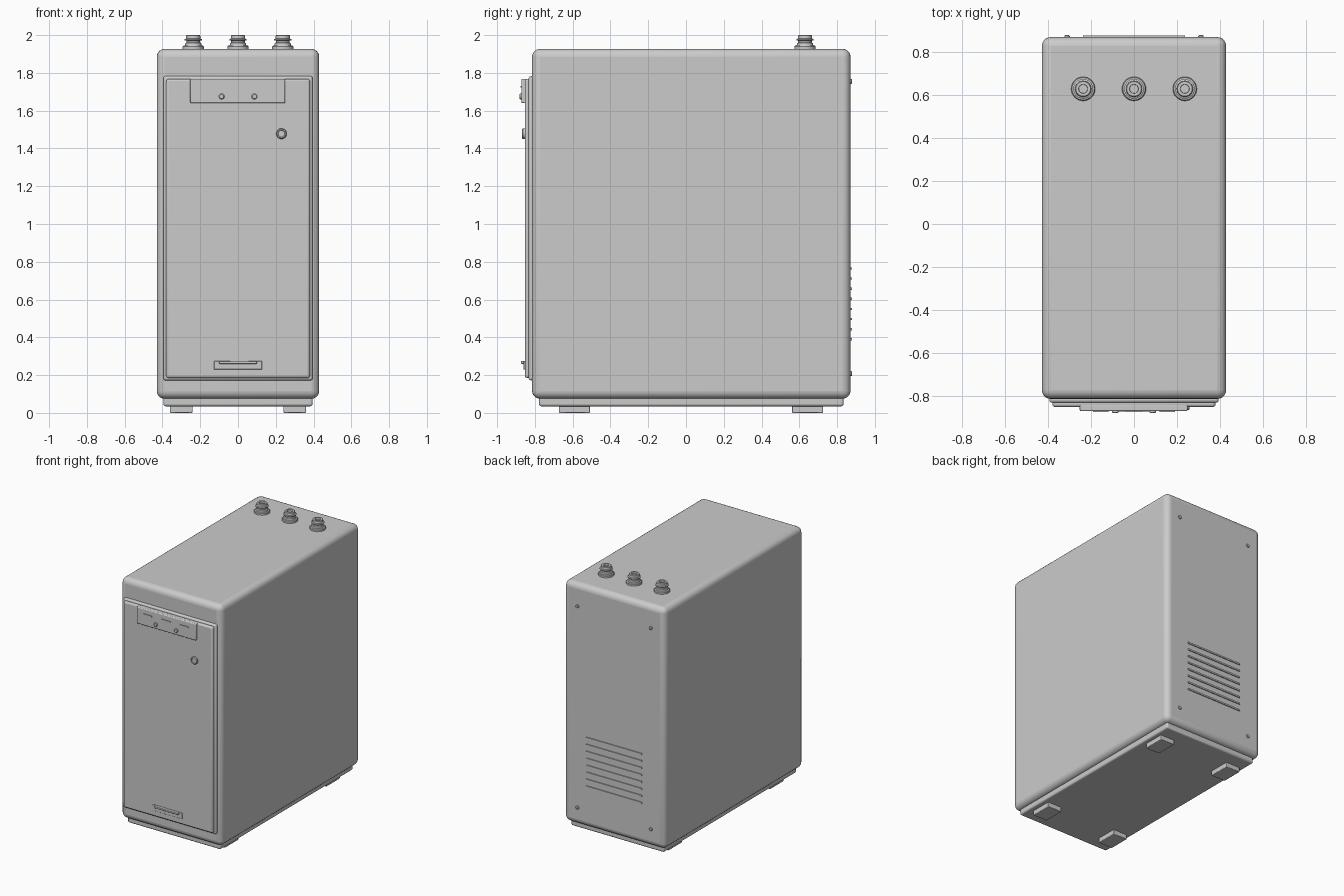
import bpy, math

if "Cube" in bpy.data.objects:
    bpy.data.objects.remove(bpy.data.objects["Cube"])


def smooth(ob):
    bpy.ops.object.select_all(action='DESELECT')
    ob.select_set(True)
    bpy.context.view_layer.objects.active = ob
    bpy.ops.object.shade_smooth_by_angle(angle=math.radians(35))


def box(name, x, y, z, bevel=0.0, seg=3):
    """Box from (min, max) ranges, with optional rounded edges."""
    bpy.ops.mesh.primitive_cube_add(size=1, location=[sum(r) / 2 for r in (x, y, z)])
    ob = bpy.context.object
    ob.name = name
    ob.scale = [r[1] - r[0] for r in (x, y, z)]
    bpy.ops.object.transform_apply(location=False, rotation=False, scale=True)
    if bevel:
        m = ob.modifiers.new("round", 'BEVEL')
        m.width = bevel
        m.segments = seg
        smooth(ob)
    return ob


def lathe(name, profile, loc, rot=(0, 0, 0), n=32):
    """Revolve (radius, height) points about local z; both ends are capped."""
    verts = [(r * math.cos(2 * math.pi * i / n), r * math.sin(2 * math.pi * i / n), h)
             for r, h in profile for i in range(n)]
    faces = [(k * n + i, k * n + (i + 1) % n, (k + 1) * n + (i + 1) % n, (k + 1) * n + i)
             for k in range(len(profile) - 1) for i in range(n)]
    faces.append(tuple(reversed(range(n))))
    faces.append(tuple(range((len(profile) - 1) * n, len(profile) * n)))
    me = bpy.data.meshes.new(name)
    me.from_pydata(verts, [], faces)
    ob = bpy.data.objects.new(name, me)
    bpy.context.collection.objects.link(ob)
    ob.location, ob.rotation_euler = loc, rot
    smooth(ob)
    return ob


FRONT = (math.pi / 2, 0, 0)
BACK = (-math.pi / 2, 0, 0)

# Cabinet, plinth and feet
box("cabinet", (-.43, .43), (-.815, .871), (.075, 1.927), .042, 5)
box("plinth", (-.395, .395), (-.778, .834), (.035, .1), .012)
for sx in (-1, 1):
    for y in (-.59, .643):
        box("foot", (sx * .3 - .06, sx * .3 + .06), (y - .082, y + .082), (0, .05), .004, 2)

# Front frame and door
box("door_frame", (-.395, .395), (-.833, -.79), (.172, 1.783), .012)
box("door", (-.38, .38), (-.853, -.80), (.185, 1.768), .012)

# Display with indicator dashes and buttons
box("display", (-.253, .25), (-.872, -.84), (1.64, 1.768), .006)
for x in (-.155, 0, .155):
    box("indicator", (x - .035, x + .035), (-.877, -.865), (1.723, 1.731))
for x in (-.087, .087):
    lathe("display_button", [(.015, 0), (.015, .014), (.011, .018)], (x, -.864, 1.675), FRONT, 20)

# Door lock
lathe("lock", [(.028, 0), (.028, .012), (.024, .017), (.019, .017), (.017, .014)],
      (.23, -.851, 1.478), FRONT)

# Door pull: plate with a projecting lip
box("pull_plate", (-.127, .127), (-.86, -.84), (.23, .275), .003, 2)
box("pull_lip", (-.1, .1), (-.874, -.85), (.26, .275), .003, 2)

# Hose connectors on the top
connector = [(.056, -.01), (.056, .012), (.052, .017), (.044, .019), (.042, .03),
             (.036, .034), (.036, .043), (.046, .045), (.046, .051), (.038, .054),
             (.037, .07), (.034, .073), (.021, .073), (.020, .06)]
for x in (-.237, 0, .237):
    lathe("hose_connector", connector, (x, .63, 1.927))

# Back vents and panel screws
for i in range(8):
    z = .39 + i * .0535
    box("vent_slat", (-.237, .237), (.86, .878), (z - .006, z + .006))
for x in (-.312, .312):
    for z in (.208, 1.755):
        lathe("panel_screw", [(.013, 0), (.013, .015), (.009, .018)], (x, .862, z), BACK, 16)
